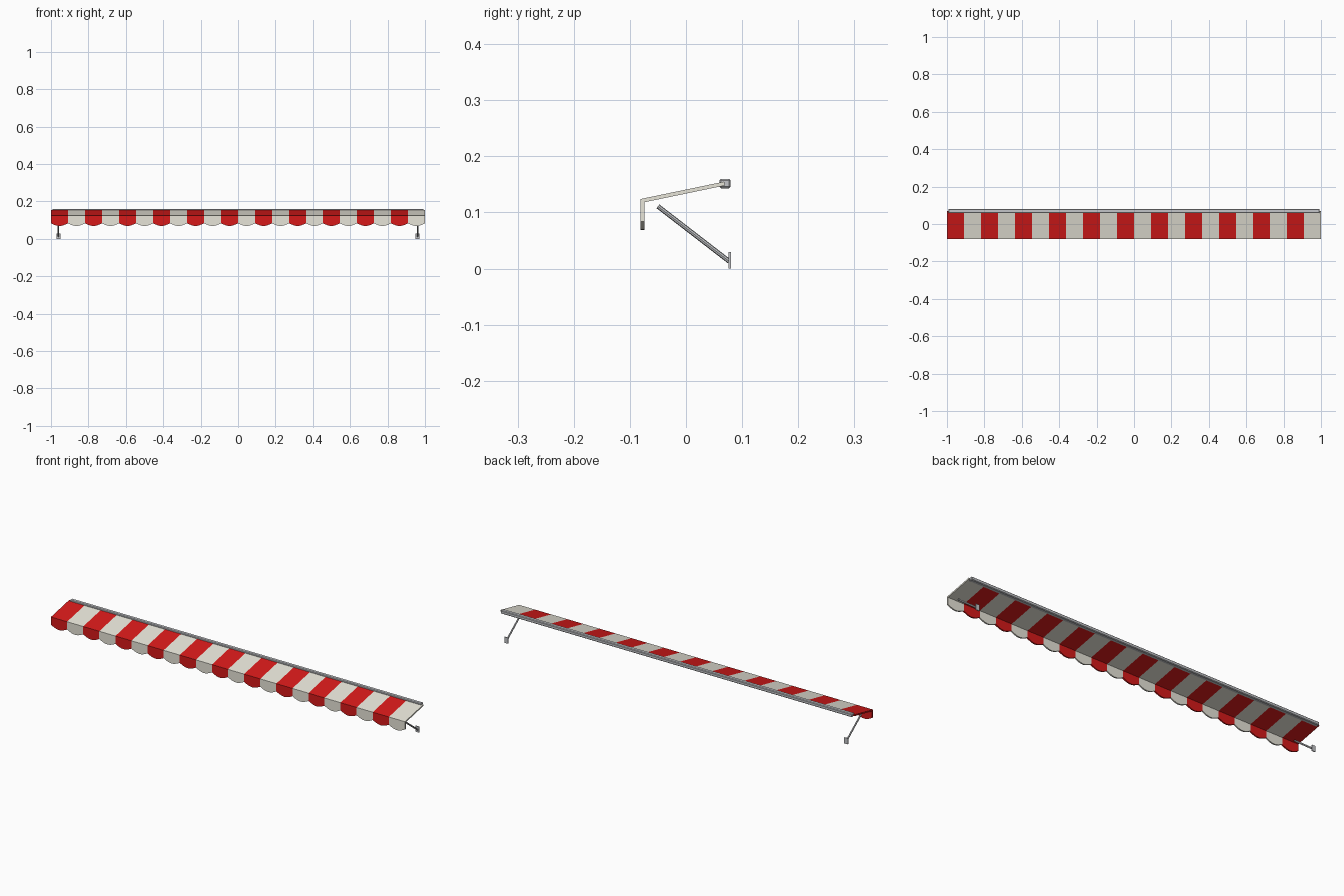
import bpy
import bmesh
import math
from mathutils import Vector

cube = bpy.data.objects.get("Cube")
if cube:
    bpy.data.objects.remove(cube, do_unlink=True)


def material(name, color):
    m = bpy.data.materials.new(name)
    m.use_nodes = True
    m.diffuse_color = (*color, 1)
    m.node_tree.nodes["Principled BSDF"].inputs["Base Color"].default_value = (*color, 1)
    return m


red = material("red_fabric", (0.67, 0.010, 0.010))
cream = material("cream_fabric", (0.80, 0.78, 0.69))
metal = material("grey_metal", (0.55, 0.56, 0.58))


def add_object(name, bm, *mats):
    mesh = bpy.data.meshes.new(name)
    bm.to_mesh(mesh)
    bm.free()
    for m in mats:
        mesh.materials.append(m)
    obj = bpy.data.objects.new(name, mesh)
    bpy.context.collection.objects.link(obj)
    return obj


def box(name, center, size, mat, bevel=0):
    bm = bmesh.new()
    bmesh.ops.create_cube(bm, size=1)
    bmesh.ops.scale(bm, vec=size, verts=bm.verts)
    bmesh.ops.translate(bm, vec=center, verts=bm.verts)
    obj = add_object(name, bm, mat)
    if bevel:
        mod = obj.modifiers.new("bevel", "BEVEL")
        mod.width = bevel
        mod.segments = 1
    return obj


def rod(name, start, end, radius, mat, sides=8):
    start, end = Vector(start), Vector(end)
    axis = end - start
    bm = bmesh.new()
    bmesh.ops.create_cone(bm, cap_ends=True, segments=sides, radius1=radius,
                          radius2=radius, depth=axis.length)
    turn = axis.to_track_quat("Z", "Y").to_matrix().to_4x4()
    bmesh.ops.transform(bm, matrix=turn, verts=bm.verts)
    bmesh.ops.translate(bm, vec=(start + end) / 2, verts=bm.verts)
    return add_object(name, bm, mat)


# Striped canopy with a scalloped valance hanging from its front fold
STRIPES = 22
STEPS = 10
BACK = (0.068, 0.155)
FOLD = (-0.081, 0.124)
SCALLOP_TOP, SCALLOP_DROP = 0.084, 0.015

bm = bmesh.new()
width = 2 / STRIPES
for i in range(STRIPES):
    x0, x1 = -1 + i * width, -1 + (i + 1) * width
    slope = [(x0, *FOLD), (x1, *FOLD), (x1, *BACK), (x0, *BACK)]
    valance = [(x0 + width * k / STEPS, FOLD[0],
                SCALLOP_TOP - SCALLOP_DROP * math.sin(math.pi * k / STEPS))
               for k in range(STEPS + 1)]
    valance += [(x1, *FOLD), (x0, *FOLD)]
    for outline in (slope, valance):
        face = bm.faces.new([bm.verts.new(p) for p in outline])
        face.material_index = i % 2
bmesh.ops.remove_doubles(bm, verts=bm.verts, dist=0.0001)
canopy = add_object("striped_canopy", bm, red, cream)
solid = canopy.modifiers.new("thickness", "SOLIDIFY")
solid.thickness = 0.007
solid.offset = -1
solid.use_even_offset = True

# Roller housing along the wall
box("roller_housing", (0, 0.0695, 0.1515), (1.986, 0.02, 0.017), metal, 0.003)

# Support arms with wall plates
for side, x in (("left", 0.96), ("right", -0.96)):
    rod(side + "_support_arm", (x, -0.05, 0.111), (x, 0.077, 0.013), 0.0042, metal)
    box(side + "_wall_plate", (x, 0.078, 0.015), (0.02, 0.004, 0.03), metal)
